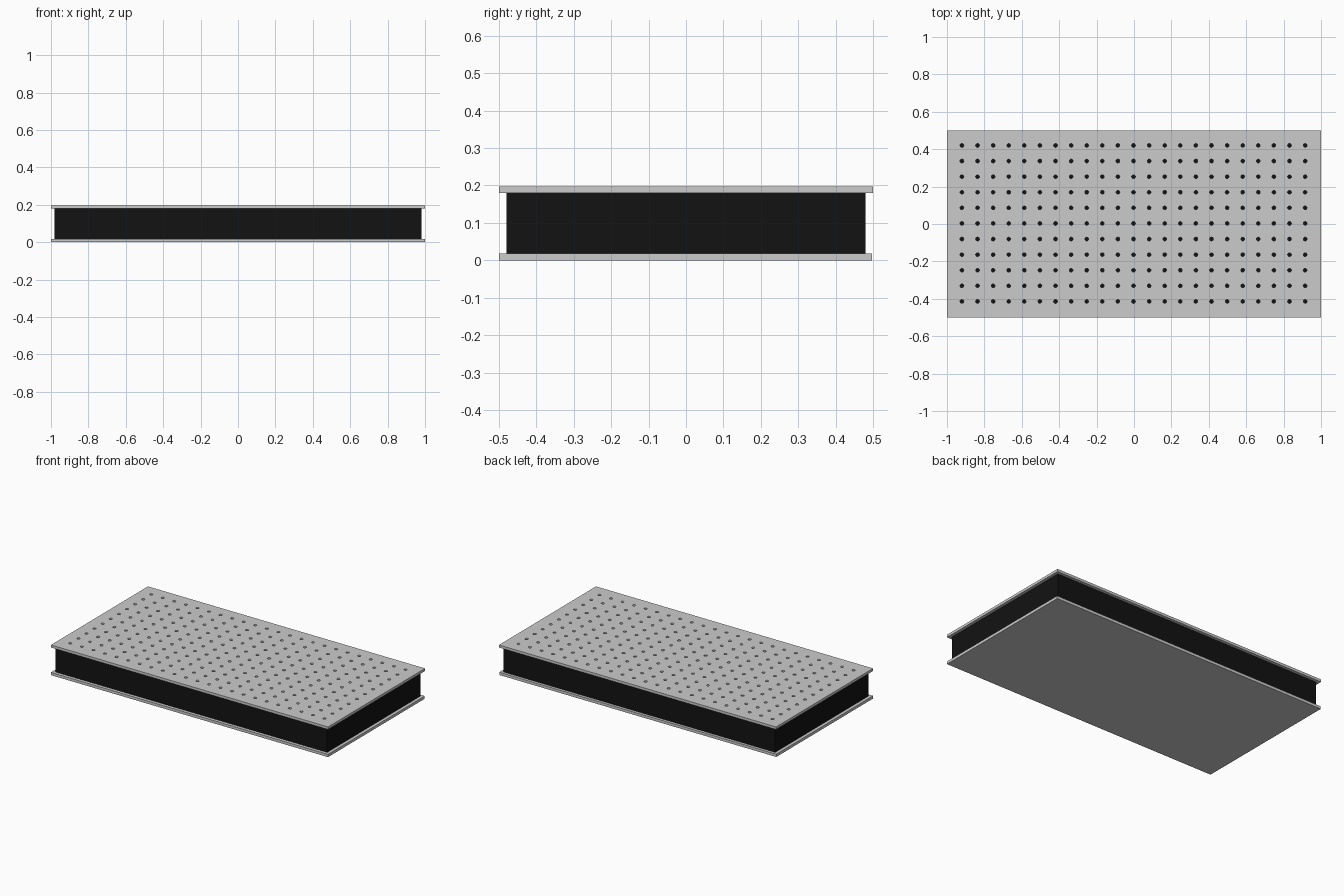
import bpy, bmesh
from mathutils import Matrix, Vector

if "Cube" in bpy.data.objects:
    bpy.data.objects.remove(bpy.data.objects["Cube"])

PITCH, COLS, ROWS = 0.0834, 23, 11
HOLE_R = 0.010
X0, Y0 = -0.92, -0.414


def new_object(name, bm):
    mesh = bpy.data.meshes.new(name)
    bm.to_mesh(mesh)
    bm.free()
    obj = bpy.data.objects.new(name, mesh)
    bpy.context.collection.objects.link(obj)
    return obj


def box(name, lo, hi):
    lo, hi = Vector(lo), Vector(hi)
    bm = bmesh.new()
    m = Matrix.Translation((lo + hi) / 2) @ Matrix.Diagonal((*(hi - lo), 1))
    bmesh.ops.create_cube(bm, size=1, matrix=m)
    return new_object(name, bm)


# Skins and the inset core between them
bottom = box("bottom_plate", (-1, -0.5, 0), (1, 0.497, 0.018))
core = box("core", (-0.98, -0.48, 0.018), (0.98, 0.48, 0.18))
top = box("top_plate", (-1, -0.5, 0.18), (1, 0.5, 0.197))

black = bpy.data.materials.new("black")
black.diffuse_color = (0.006, 0.006, 0.006, 1)
black.use_nodes = True
black.node_tree.nodes["Principled BSDF"].inputs["Base Color"].default_value = black.diffuse_color
core.data.materials.append(black)

# Grid of hole cutters
bm = bmesh.new()
for i in range(COLS):
    for j in range(ROWS):
        bmesh.ops.create_cone(
            bm, cap_ends=True, segments=16, radius1=HOLE_R, radius2=HOLE_R, depth=0.06,
            matrix=Matrix.Translation((X0 + i * PITCH, Y0 + j * PITCH, 0.19)))
cutter = new_object("hole_cutter", bm)
cutter.hide_render = True
cutter.hide_set(True)

# Mounting holes through the top plate, showing the dark core below
mod = top.modifiers.new("mounting_holes", 'BOOLEAN')
mod.operation = 'DIFFERENCE'
mod.solver = 'EXACT'
mod.object = cutter
